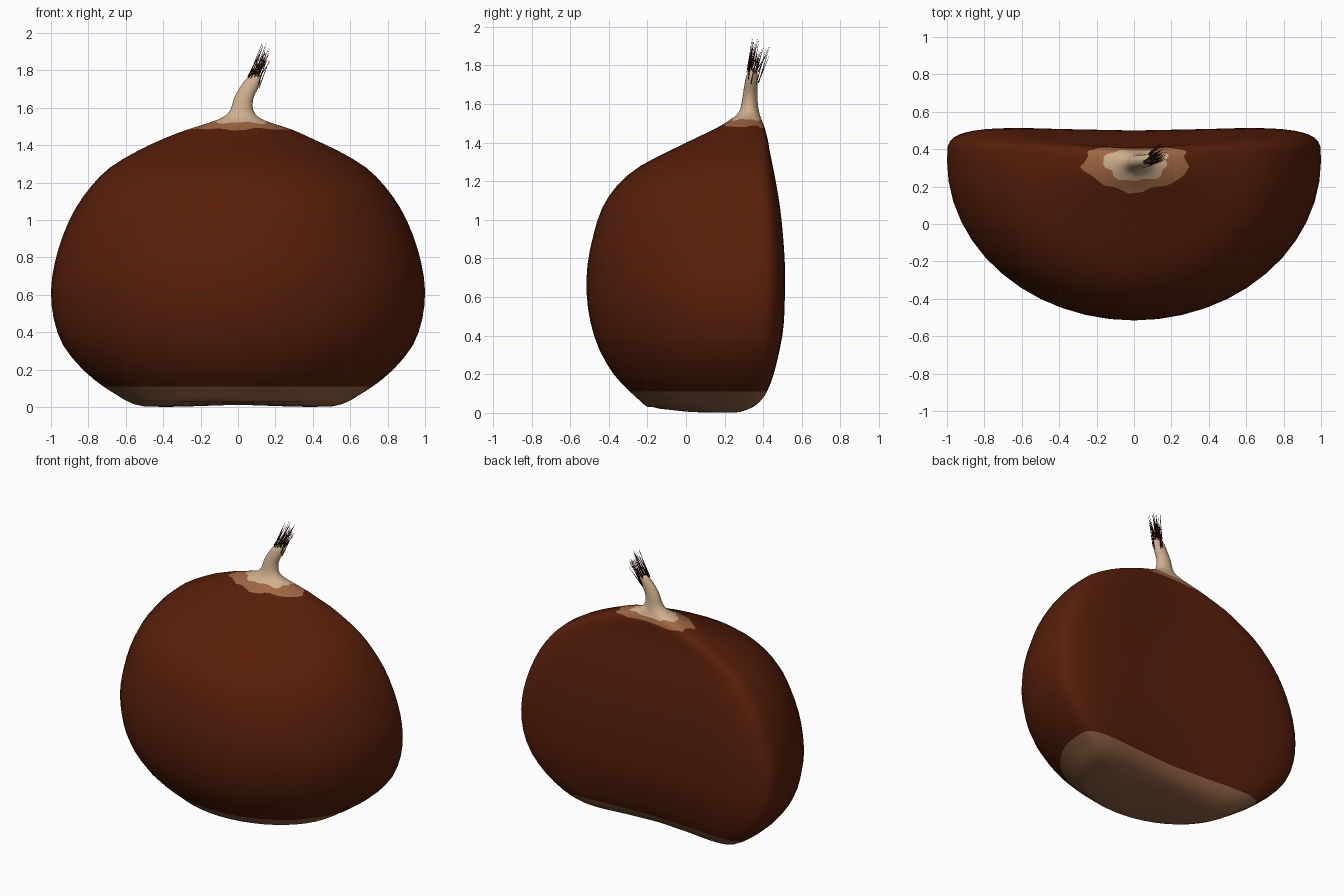
import bpy, bmesh, math, random
from mathutils import Vector

random.seed(4)
cube = bpy.data.objects.get("Cube")
if cube:
    bpy.data.objects.remove(cube)


def material(name, rgb):
    m = bpy.data.materials.new(name)
    m.use_nodes = True
    m.diffuse_color = (*rgb, 1)
    bsdf = m.node_tree.nodes["Principled BSDF"]
    bsdf.inputs["Base Color"].default_value = (*rgb, 1)
    bsdf.inputs["Roughness"].default_value = 0.6
    return m


shell = material("shell brown", (0.098, 0.0135, 0.003))
scar = material("base grey brown", (0.290, 0.125, 0.058))
collar = material("collar tan", (0.350, 0.135, 0.056))
cream = material("stem cream", (0.630, 0.430, 0.270))
dark = material("hair dark brown", (0.065, 0.012, 0.004))


def finish(bm, name, mats):
    bmesh.ops.recalc_face_normals(bm, faces=bm.faces)
    mesh = bpy.data.meshes.new(name)
    bm.to_mesh(mesh)
    bm.free()
    for m in mats:
        mesh.materials.append(m)
    mesh.shade_smooth()
    ob = bpy.data.objects.new(name, mesh)
    bpy.context.collection.objects.link(ob)
    return ob


# Nut profile: height, centre x, half width, front y, back y
PROFILE = [
    (0.002, 0, 0.30, -0.04, 0.20), (0.003, 0, 0.50, -0.14, 0.29),
    (0.03, 0, 0.59, -0.20, 0.35), (0.06, 0, 0.64, -0.235, 0.39),
    (0.11, 0, 0.72, -0.29, 0.425), (0.20, 0, 0.83, -0.375, 0.46),
    (0.33, 0, 0.935, -0.45, 0.49), (0.47, 0, 0.985, -0.495, 0.51),
    (0.62, 0, 1.0, -0.515, 0.515), (0.77, 0, 0.98, -0.51, 0.515),
    (0.92, 0, 0.935, -0.48, 0.505), (1.06, 0, 0.87, -0.435, 0.49),
    (1.18, 0, 0.785, -0.355, 0.47), (1.28, 0, 0.685, -0.235, 0.45),
    (1.37, 0, 0.535, -0.06, 0.43), (1.44, 0, 0.385, 0.085, 0.42),
    (1.485, 0.01, 0.275, 0.175, 0.41), (1.52, 0.01, 0.165, 0.23, 0.395),
    (1.55, 0.015, 0.095, 0.268, 0.382), (1.59, 0.02, 0.060, 0.285, 0.373),
    (1.65, 0.03, 0.052, 0.295, 0.370), (1.70, 0.055, 0.050, 0.303, 0.370),
    (1.745, 0.078, 0.043, 0.312, 0.372), (1.775, 0.092, 0.026, 0.328, 0.368),
]
SEG = 48
SUB = 2
BASE_ROW, COLLAR_ROW, STEM_ROW = 4 * SUB, 16 * SUB, 17 * SUB


def smooth_rows(rows):
    """Spline through the profile rows, adding a row between each pair."""
    out = []
    for k in range(len(rows) - 1):
        quad = [rows[max(0, k - 1)], rows[k], rows[k + 1],
                rows[min(len(rows) - 1, k + 2)]]
        for s in range(SUB):
            t = s / SUB
            out.append([b + t / 2 * (c - a + t * (2 * a - 5 * b + 4 * c - d
                                                  + t * (3 * b - 3 * c + d - a)))
                        for a, b, c, d in zip(*quad)])
    return out + [rows[-1]]


def section(row):
    """D-shaped outline on the nut, turning round on the stem."""
    z, cx, w, front, back = row
    t = min(1, max(0, (1.56 - z) / 0.16))
    mid = front + (back - front) * (0.5 + 0.33 * t)
    power = 2 / (2 + 2.4 * t)
    dent = t * (0.03 + 0.03 * max(0, 1 - z / 0.4))
    flat = min(1, max(0, (0.03 - z) / 0.02))
    pts = []
    for i in range(SEG):
        a = math.tau * i / SEG
        c, s = math.cos(a), math.sin(a)
        if s > 0:
            u = math.copysign(abs(c) ** power, c)
            y = mid + (back + 0.014 * t - mid) * s ** power
            y -= dent * (1 - u * u) ** 2
        else:
            u, y = c, mid + (mid - front) * s
        dz = flat * (0.012 * (1 - u * u) + 0.05 * max(0, -y))
        pts.append(Vector((cx + w * u, y, z + dz)))
    return pts


# Nut and stem as one lofted skin
outlines = [section(row) for row in smooth_rows(PROFILE)]

# Ragged collar edges: slide border points along the skin, lower at the back
for k in (COLLAR_ROW, STEM_ROW):
    for i in range(SEG):
        a = math.tau * i / SEG
        slide = (0.22 * math.sin(5 * a + k) + 0.16 * math.sin(9 * a)
                 + random.uniform(-0.12, 0.12) - 0.3 * max(0, math.sin(a)))
        goal = outlines[k + 1 if slide > 0 else k - 1][i]
        outlines[k][i] = outlines[k][i].lerp(goal, abs(slide))

bm = bmesh.new()
rings = [[bm.verts.new(p) for p in pts] for pts in outlines]
for k in range(len(rings) - 1):
    for i in range(SEG):
        j = (i + 1) % SEG
        f = bm.faces.new((rings[k][i], rings[k][j], rings[k + 1][j], rings[k + 1][i]))
        f.material_index = (1 if k < BASE_ROW else 0 if k < COLLAR_ROW
                            else 2 if k < STEM_ROW else 3)
for ring, centre, index in ((rings[0], (0, 0.09, 0.012), 1),
                            (rings[-1], (0.098, 0.35, 1.782), 3)):
    tip = bm.verts.new(centre)
    for i in range(SEG):
        bm.faces.new((ring[i], ring[(i + 1) % SEG], tip)).material_index = index
finish(bm, "nut_body", (shell, scar, collar, cream))

# Tuft of fine hairs fanning from the stem end
bm = bmesh.new()
for n in range(30):
    a = random.uniform(0, math.tau)
    r = math.sqrt(random.random())
    dx, dy = r * math.cos(a), r * math.sin(a)
    start = Vector((0.078 + 0.042 * dx, 0.342 + 0.034 * dy, random.uniform(1.70, 1.78)))
    end = Vector((0.143 + 0.032 * dx, 0.378 + 0.055 * dy, random.uniform(1.84, 1.95)))
    axis = end - start
    side = axis.orthogonal().normalized()
    other = axis.normalized().cross(side)
    loops = []
    for p, rad in ((start, 0.003), (start.lerp(end, 0.5), 0.0025), (end, 0.0006)):
        loops.append([bm.verts.new(p + rad * (side * math.cos(math.tau * i / 4)
                                              + other * math.sin(math.tau * i / 4)))
                      for i in range(4)])
    for lo, hi in zip(loops, loops[1:]):
        for i in range(4):
            j = (i + 1) % 4
            bm.faces.new((lo[i], lo[j], hi[j], hi[i]))
    bm.faces.new(loops[0])
    bm.faces.new(loops[-1])
finish(bm, "tuft_hairs", (dark,))
